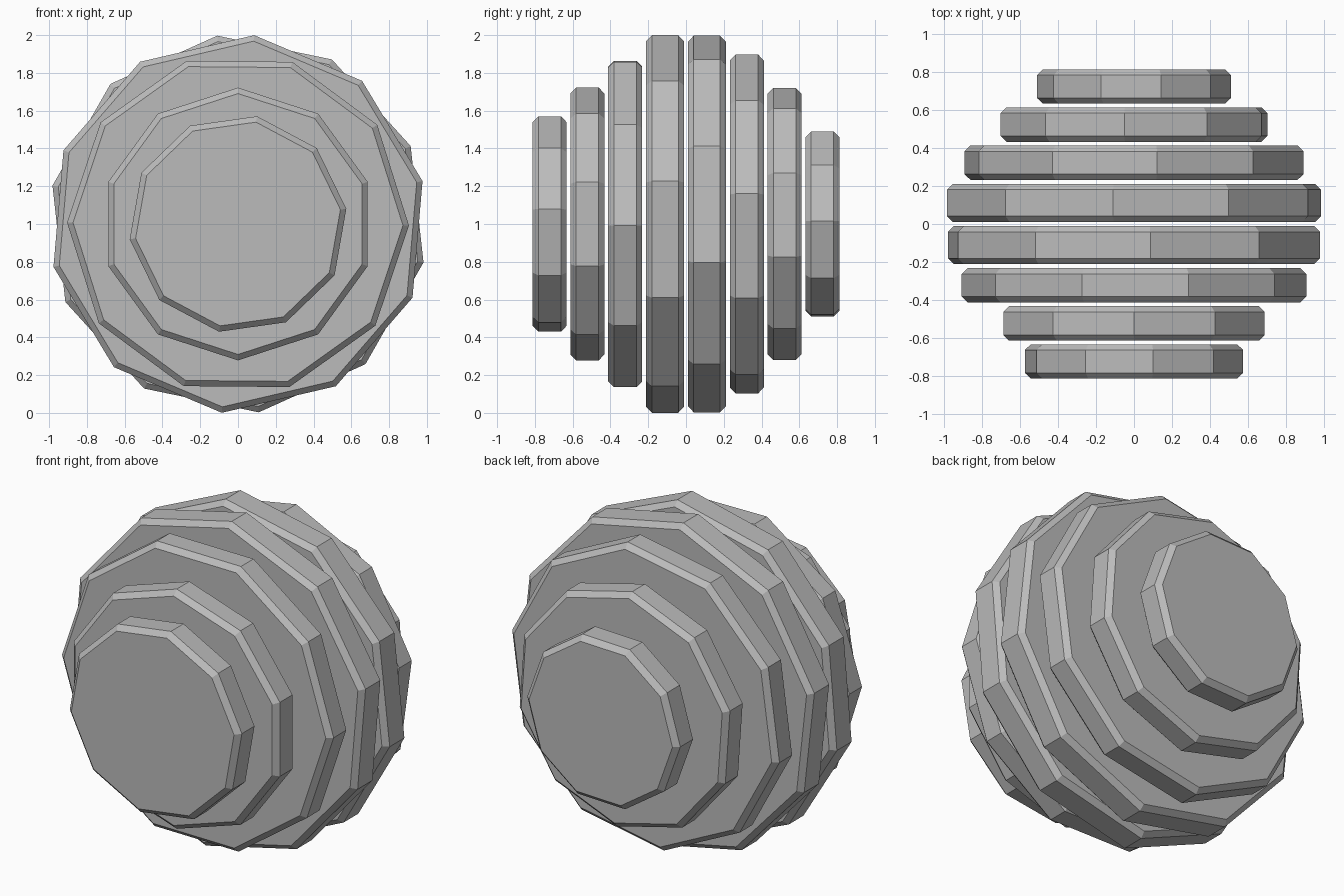
import bpy, math

if "Cube" in bpy.data.objects:
    bpy.data.objects.remove(bpy.data.objects["Cube"])

# One flat grey for every disc
grey = bpy.data.materials.new("plain grey")
grey.diffuse_color = (0.5, 0.5, 0.5, 1)
grey.use_nodes = True
grey.node_tree.nodes["Principled BSDF"].inputs["Base Color"].default_value = grey.diffuse_color

SIDES = 10
CHAMFER = 0.03


def disc(name, y, thickness, radius, phase):
    """Ten-sided upright disc with chamfered rims; phase is the angle of a corner from +x."""
    inner = radius - CHAMFER / math.cos(math.pi / SIDES)
    h = thickness / 2
    rings = [(inner, -h), (radius, -h + CHAMFER), (radius, h - CHAMFER), (inner, h)]
    verts = []
    for r, dy in rings:
        for i in range(SIDES):
            a = math.radians(phase) + 2 * math.pi * i / SIDES
            verts.append((r * math.cos(a), dy, r * math.sin(a)))
    n = SIDES
    faces = [tuple(range(n)), tuple(reversed(range(3 * n, 4 * n)))]
    for k in range(3):
        for i in range(n):
            j = (i + 1) % n
            faces.append((k * n + i, (k + 1) * n + i, (k + 1) * n + j, k * n + j))
    mesh = bpy.data.meshes.new(name)
    mesh.from_pydata(verts, [], faces)
    mesh.materials.append(grey)
    obj = bpy.data.objects.new(name, mesh)
    obj.location = (0, y, 1)
    bpy.context.collection.objects.link(obj)


# Sphere of separate discs, front to back: y centre, thickness, radius, corner angle
discs = [
    (-0.722, 0.18, 0.579, 8),
    (-0.522, 0.18, 0.722, 18),
    (-0.322, 0.18, 0.905, -0.5),
    (-0.111, 0.20, 1.003, 13.1),
    (0.111, 0.20, 1.003, 24.3),
    (0.322, 0.18, 0.905, 10.3),
    (0.522, 0.18, 0.722, 22),
    (0.722, 0.18, 0.510, 1.8),
]
for i, d in enumerate(discs, 1):
    disc(f"disc_{i}", *d)
